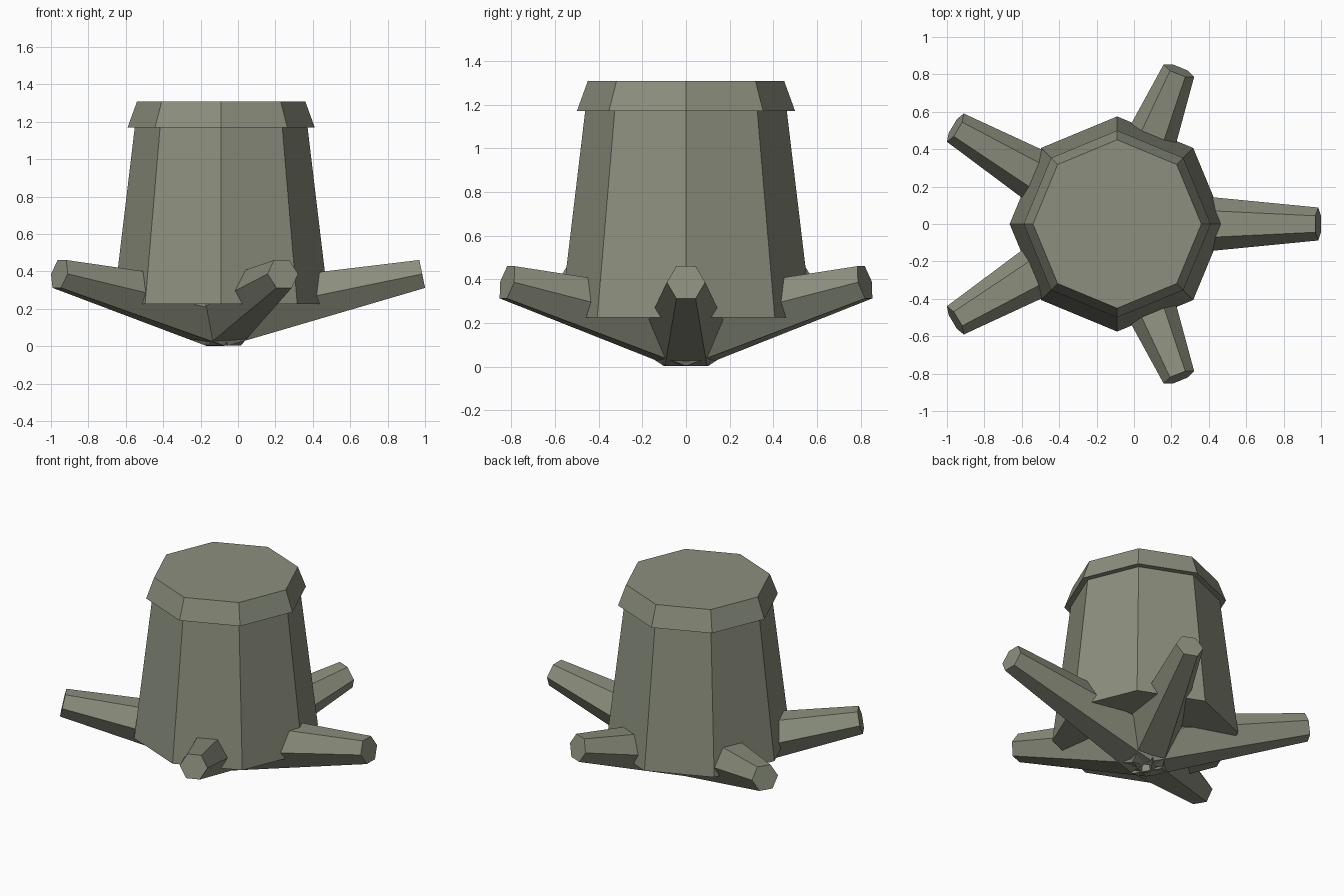
import bpy
import bmesh
import math
from mathutils import Vector, Matrix

if "Cube" in bpy.data.objects:
    bpy.data.objects.remove(bpy.data.objects["Cube"])

CX = -0.09  # trunk axis position along x

bark = bpy.data.materials.new("olive_grey_bark")
bark.diffuse_color = (0.26, 0.275, 0.205, 1.0)
bark.use_nodes = True
bark.node_tree.nodes["Principled BSDF"].inputs["Base Color"].default_value = bark.diffuse_color


def tapered_prism(name, start, end, r1, r2, sides, roll=0.0):
    """Closed flat-shaded prism from start to end, upright relative to z."""
    start, end = Vector(start), Vector(end)
    axis = (end - start).normalized()
    # local frame: side vector stays horizontal
    side = Vector((-axis.y, axis.x, 0))
    side = side.normalized() if side.length > 1e-6 else Vector((1, 0, 0))
    up = axis.cross(side)
    frame = Matrix((side, up, axis)).transposed().to_4x4()

    bm = bmesh.new()
    bmesh.ops.create_cone(bm, cap_ends=True, segments=sides, radius1=r1,
                          radius2=r2, depth=(end - start).length,
                          matrix=Matrix.Translation((start + end) / 2) @ frame
                          @ Matrix.Rotation(roll, 4, 'Z'))
    bmesh.ops.recalc_face_normals(bm, faces=bm.faces)
    mesh = bpy.data.meshes.new(name)
    bm.to_mesh(mesh)
    bm.free()
    mesh.materials.append(bark)
    obj = bpy.data.objects.new(name, mesh)
    bpy.context.collection.objects.link(obj)
    return obj


# Eight-sided trunk and its overhanging cap, corners on the x and y axes
tapered_prism("trunk", (CX, 0, 0.225), (CX, 0, 1.17), 0.575, 0.462, 8)
tapered_prism("cap", (CX, 0, 1.17), (CX, 0, 1.308), 0.50, 0.45, 8)

# Five six-sided roots spreading from the centre, with vertices to the sides
root_tips = [(0.985, 0.0), (0.24, 0.82), (-0.955, 0.515),
             (-0.955, -0.515), (0.24, -0.82)]
for i, (x, y) in enumerate(root_tips):
    # primitive's first corner lies on local y, so roll it a quarter turn
    tapered_prism(f"root_{i + 1}", (CX, 0, 0.165), (x, y, 0.386),
                  0.193, 0.088, 6, math.pi / 2)
